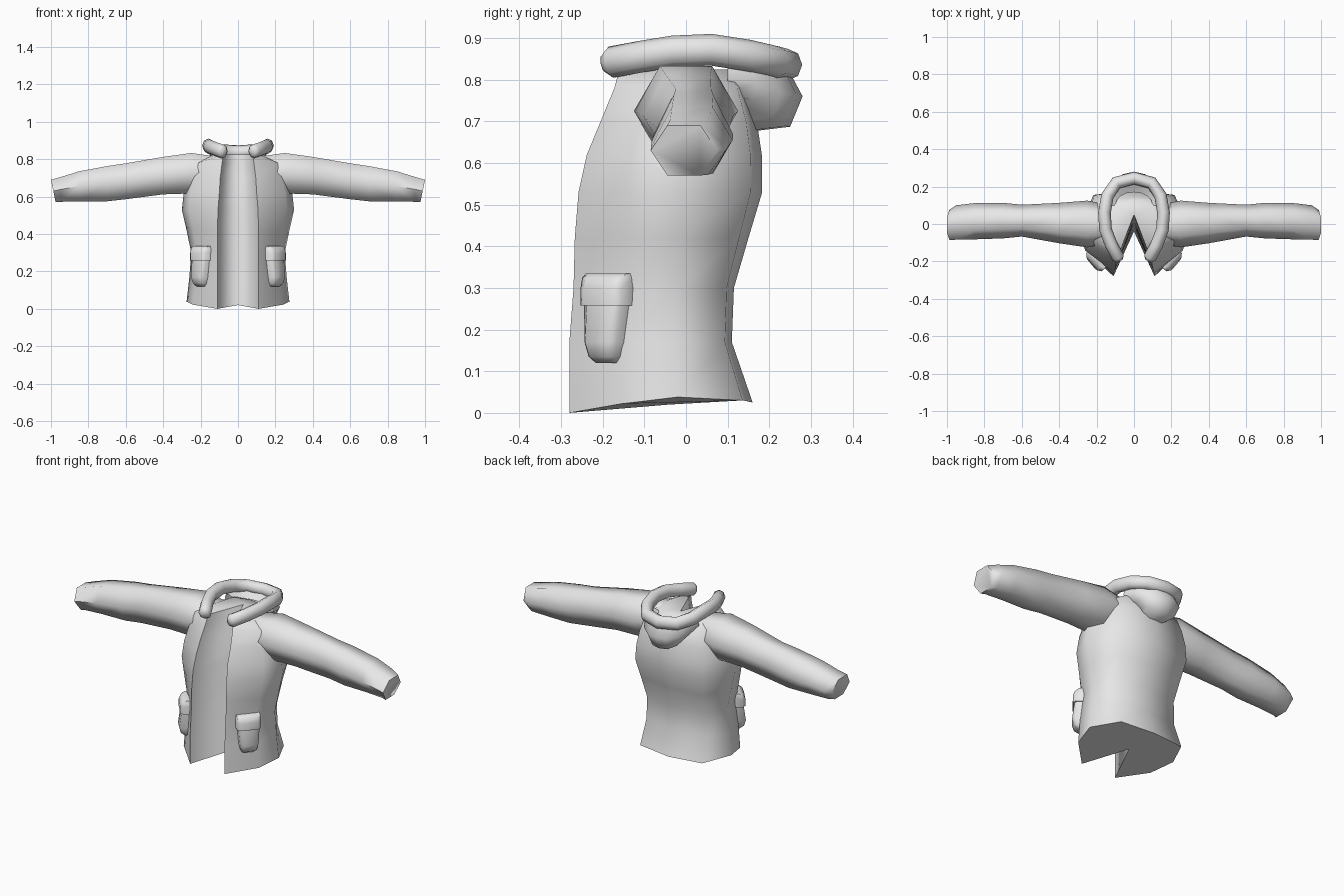
import bpy, bmesh, math
from mathutils import Vector

cube = bpy.data.objects.get("Cube")
if cube:
    bpy.data.objects.remove(cube, do_unlink=True)

grey = bpy.data.materials.new("plain grey")
grey.use_nodes = True
grey.diffuse_color = (0.8, 0.8, 0.8, 1)
grey.node_tree.nodes["Principled BSDF"].inputs["Base Color"].default_value = (0.8, 0.8, 0.8, 1)


def loft(name, rings, closed=True, caps=True, sharp=80, hard_columns=(), soft_columns=()):
    """Skin a list of point rings, smooth shaded with sharp corners."""
    bm = bmesh.new()
    rows = [[bm.verts.new(p) for p in ring] for ring in rings]
    n = len(rows[0])
    for a, b in zip(rows, rows[1:]):
        for i in range(n if closed else n - 1):
            j = (i + 1) % n
            bm.faces.new((a[i], a[j], b[j], b[i]))
    if caps:
        bm.faces.new(rows[0])
        bm.faces.new(rows[-1])
    bmesh.ops.recalc_face_normals(bm, faces=bm.faces)
    for f in bm.faces:
        f.smooth = True
    for e in bm.edges:
        if len(e.link_faces) == 2:
            e.smooth = e.calc_face_angle(0) < math.radians(sharp)
    # Chosen lengthwise edges are forced sharp or soft
    for columns, smooth in ((hard_columns, False), (soft_columns, True)):
        for c in columns:
            for a, b in zip(rows, rows[1:]):
                bm.edges.get((a[c], b[c])).smooth = smooth
    mesh = bpy.data.meshes.new(name)
    bm.to_mesh(mesh)
    bm.free()
    obj = bpy.data.objects.new(name, mesh)
    bpy.context.collection.objects.link(obj)
    mesh.materials.append(grey)
    return obj


# Jacket body: (z, front edge x, front y, half width, back y, fold y)
levels = [
    (0.00, 0.110, -0.280, 0.275, 0.160, -0.04),
    (0.17, 0.110, -0.280, 0.260, 0.110, -0.02),
    (0.30, 0.110, -0.270, 0.250, 0.115, -0.01),
    (0.42, 0.110, -0.267, 0.275, 0.150, 0.00),
    (0.53, 0.107, -0.258, 0.300, 0.183, 0.01),
    (0.62, 0.100, -0.238, 0.290, 0.182, 0.02),
    (0.70, 0.095, -0.205, 0.270, 0.170, 0.03),
    (0.78, 0.085, -0.172, 0.240, 0.145, 0.04),
    (0.825, 0.080, -0.160, 0.130, 0.120, 0.05),
]
body = []
for z, fx, fy, w, by, ny in levels:
    k = 1 if z == 0 else 0          # the hem rises at the sides
    half = [(fx, fy, z), (0.87 * w, 0.55 * fy, z + 0.022 * k),
            (w, -0.02, z + 0.038 * k), (0.72 * w, 0.85 * by, z + 0.03 * k)]
    body.append(half + [(0, by, z + 0.025 * k)]
                + [(-x, y, h) for x, y, h in reversed(half)] + [(0, ny, z + 0.02 * k)])
loft("jacket_body", body, sharp=60, hard_columns=(0, 8), soft_columns=(9,))

# Sleeves: (x, centre y, centre z, half depth, half height)
sleeve = [
    (0.12, 0.000, 0.735, 0.100, 0.080),
    (0.25, 0.000, 0.725, 0.125, 0.108),
    (0.40, 0.005, 0.712, 0.108, 0.100),
    (0.60, 0.018, 0.682, 0.085, 0.096),
    (0.70, 0.018, 0.669, 0.095, 0.094),
    (0.85, 0.015, 0.655, 0.097, 0.080),
    (0.95, 0.008, 0.638, 0.092, 0.066),
    (1.00, -0.005, 0.630, 0.080, 0.060),
]
for side, label in ((1, "left"), (-1, "right")):
    rings = []
    for x, cy, cz, hw, hh in sleeve:
        ring = []
        for i in range(6):
            a = math.pi * i / 3
            s = math.sin(a) / math.sin(math.pi / 3)
            slant = 0.0125 * (s - 1) if x == 1 else 0
            ring.append((side * (x + slant), cy + hw * math.cos(a), cz + hh * s))
        rings.append(ring)
    loft(label + "_sleeve", rings, sharp=66)

# Rolled hood rim, swept along a mirrored path
half_path = [(0.085, -0.180, 0.842), (0.122, -0.110, 0.855), (0.152, -0.030, 0.868),
             (0.158, 0.060, 0.872), (0.142, 0.150, 0.858), (0.095, 0.220, 0.842)]
path = [Vector(p) for p in half_path] + [Vector((0, 0.245, 0.836))]
path += [Vector((-x, y, z)) for x, y, z in reversed(half_path)]
rim = []
for i, p in enumerate(path):
    t = (path[min(i + 1, len(path) - 1)] - path[max(i - 1, 0)]).normalized()
    out = t.cross(Vector((0, 0, 1))).normalized()
    up = out.cross(t)
    rim.append([p + 0.034 * math.cos(a) * out + 0.038 * math.sin(a) * up
                for a in (math.pi * j / 4 for j in range(8))])
# Rounded tips
for end, inner, pos in ((path[0], path[1], 0), (path[-1], path[-2], len(rim) + 1)):
    d = (end - inner).normalized() * 0.018
    src = rim[0] if pos == 0 else rim[-1]
    rim.insert(pos, [end + (v - end) * 0.6 + d for v in src])
loft("hood_rim", rim, sharp=75)

# Folded hood hanging behind the neck: (half width, depth, z)
rows = [(0.10, 0.07, 0.80), (0.145, 0.140, 0.835), (0.155, 0.180, 0.76),
        (0.125, 0.150, 0.687), (0.09, 0.05, 0.675)]
hood = []
for rx, ry, z in rows:
    ring = []
    for i in range(9):
        a = math.radians(-90 + 22.5 * i)
        lift = math.sin(a) ** 4 * 0.6
        ring.append((rx * math.sin(a), 0.10 + ry * math.cos(a), z + (0.83 - z) * lift))
    hood.append(ring)
loft("folded_hood", hood, closed=False, caps=False)


# Pockets with flaps, on the slanted front sides
def slab(name, side, profile):
    """Profile rows: (z, half width, outward thickness)."""
    base, tan, out = Vector((0.198, -0.19, 0)), Vector((0.64, 0.77, 0)), Vector((0.77, -0.64, 0))
    rings = []
    for z, hw, th in profile:
        pts = [base + tan * u + out * v for u, v in
               ((-hw, -0.025), (-hw, th * 0.6), (-hw * 0.7, th), (hw * 0.7, th), (hw, th * 0.6), (hw, -0.025))]
        rings.append([(side * p.x, p.y, z) for p in pts])
    loft(name, rings, sharp=60)


for side, label in ((1, "left"), (-1, "right")):
    slab(label + "_pocket", side, [(0.12, 0.030, 0.010), (0.135, 0.042, 0.030),
                                   (0.17, 0.050, 0.040), (0.27, 0.058, 0.026)])
    slab(label + "_pocket_flap", side, [(0.258, 0.064, 0.036), (0.30, 0.064, 0.036),
                                        (0.325, 0.064, 0.026), (0.335, 0.062, 0.006)])
